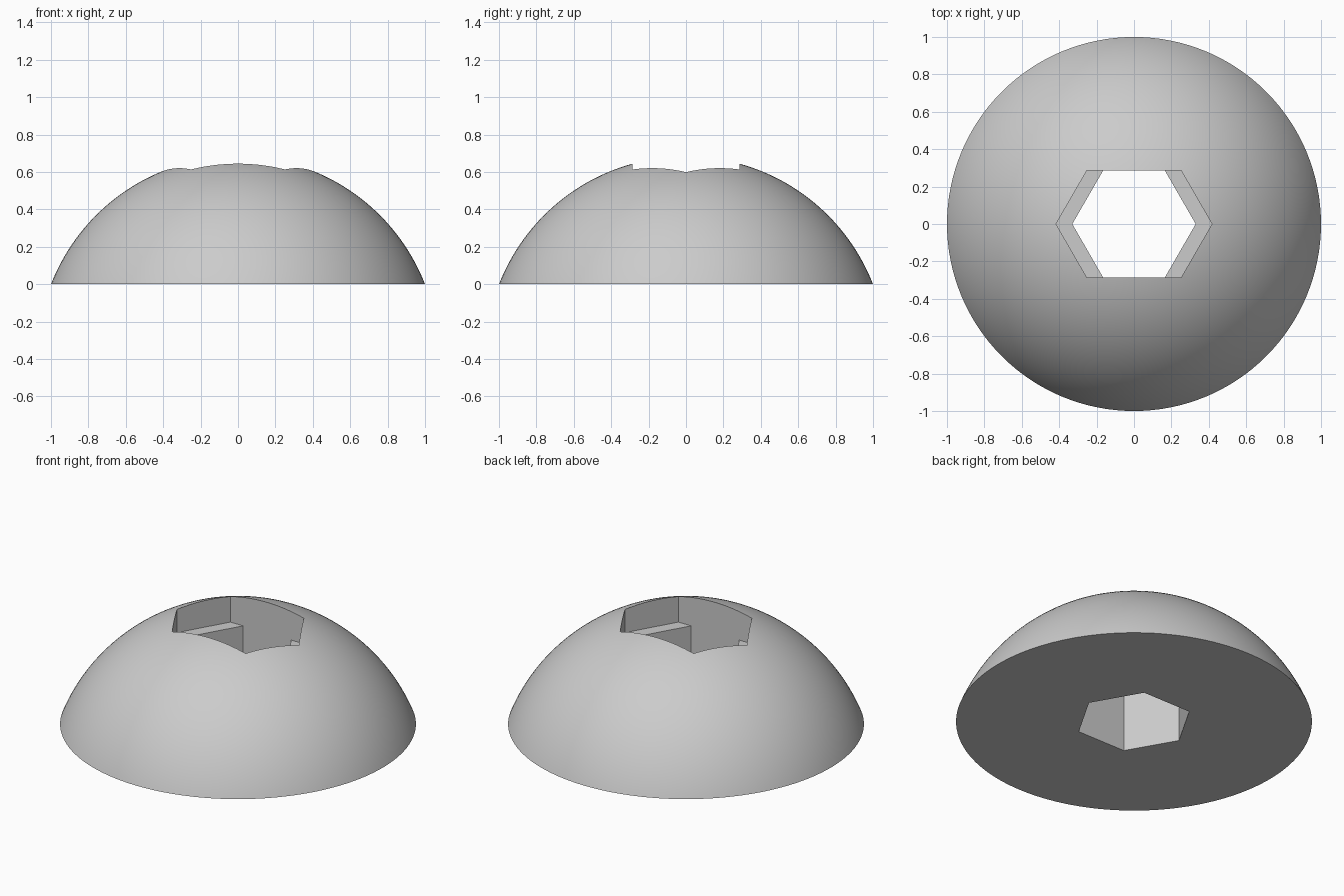
import bpy
import bmesh
from math import sqrt

cube = bpy.data.objects.get("Cube")
if cube:
    bpy.data.objects.remove(cube, do_unlink=True)

CENTRE_Z = -0.39                     # sphere centre below the flat base
RADIUS = sqrt(1 + CENTRE_Z ** 2)     # gives a base radius of 1
HEX_R = 0.33                         # corner radius of the through hole
SHIFT = 0.087                        # extra half length of the upper pocket
LEDGE_Z = 0.455

grey = bpy.data.materials.new("light grey")
grey.use_nodes = True
colour = (0.6, 0.6, 0.6, 1)
grey.diffuse_color = colour
grey.node_tree.nodes["Principled BSDF"].inputs["Base Color"].default_value = colour


def add_object(name, bm):
    bmesh.ops.recalc_face_normals(bm, faces=bm.faces)
    mesh = bpy.data.meshes.new(name)
    bm.to_mesh(mesh)
    bm.free()
    obj = bpy.data.objects.new(name, mesh)
    bpy.context.collection.objects.link(obj)
    mesh.materials.append(grey)
    return obj


def hex_cutter(name, stretch, bottom):
    """Hexagonal prism, lengthened along x by stretch at each end."""
    h, w = HEX_R / 2, HEX_R * sqrt(3) / 2
    outline = [(HEX_R, 0), (h, w), (-h, w), (-HEX_R, 0), (-h, -w), (h, -w)]
    bm = bmesh.new()
    verts = [bm.verts.new((x + (stretch if x > 0 else -stretch), y, bottom))
             for x, y in outline]
    face = bm.faces.new(verts)
    top = bmesh.ops.extrude_face_region(bm, geom=[face])["geom"]
    bmesh.ops.translate(bm, vec=(0, 0, 1 - bottom),
                        verts=[g for g in top if isinstance(g, bmesh.types.BMVert)])
    cutter = add_object(name, bm)
    cutter.hide_render = True
    return cutter


# Dome: sphere cut flat at the base
bm = bmesh.new()
bmesh.ops.create_uvsphere(bm, u_segments=128, v_segments=96, radius=RADIUS)
bmesh.ops.translate(bm, vec=(0, 0, CENTRE_Z), verts=bm.verts)
bmesh.ops.bisect_plane(bm, geom=bm.verts[:] + bm.edges[:] + bm.faces[:],
                       plane_co=(0, 0, 0), plane_no=(0, 0, 1), clear_inner=True)
bmesh.ops.holes_fill(bm, edges=[e for e in bm.edges if e.is_boundary], sides=0)
dome = add_object("dome", bm)

# Through hole and the longer pocket that leaves two ledges
bpy.context.view_layer.objects.active = dome
dome.select_set(True)
for cutter in (hex_cutter("hole_cutter", 0, -0.5),
               hex_cutter("pocket_cutter", SHIFT, LEDGE_Z)):
    mod = dome.modifiers.new(cutter.name, "BOOLEAN")
    mod.operation = "DIFFERENCE"
    mod.solver = "EXACT"
    mod.object = cutter
    bpy.ops.object.modifier_apply(modifier=mod.name)
    bpy.data.objects.remove(cutter, do_unlink=True)

bpy.ops.object.shade_smooth_by_angle(angle=0.5)
